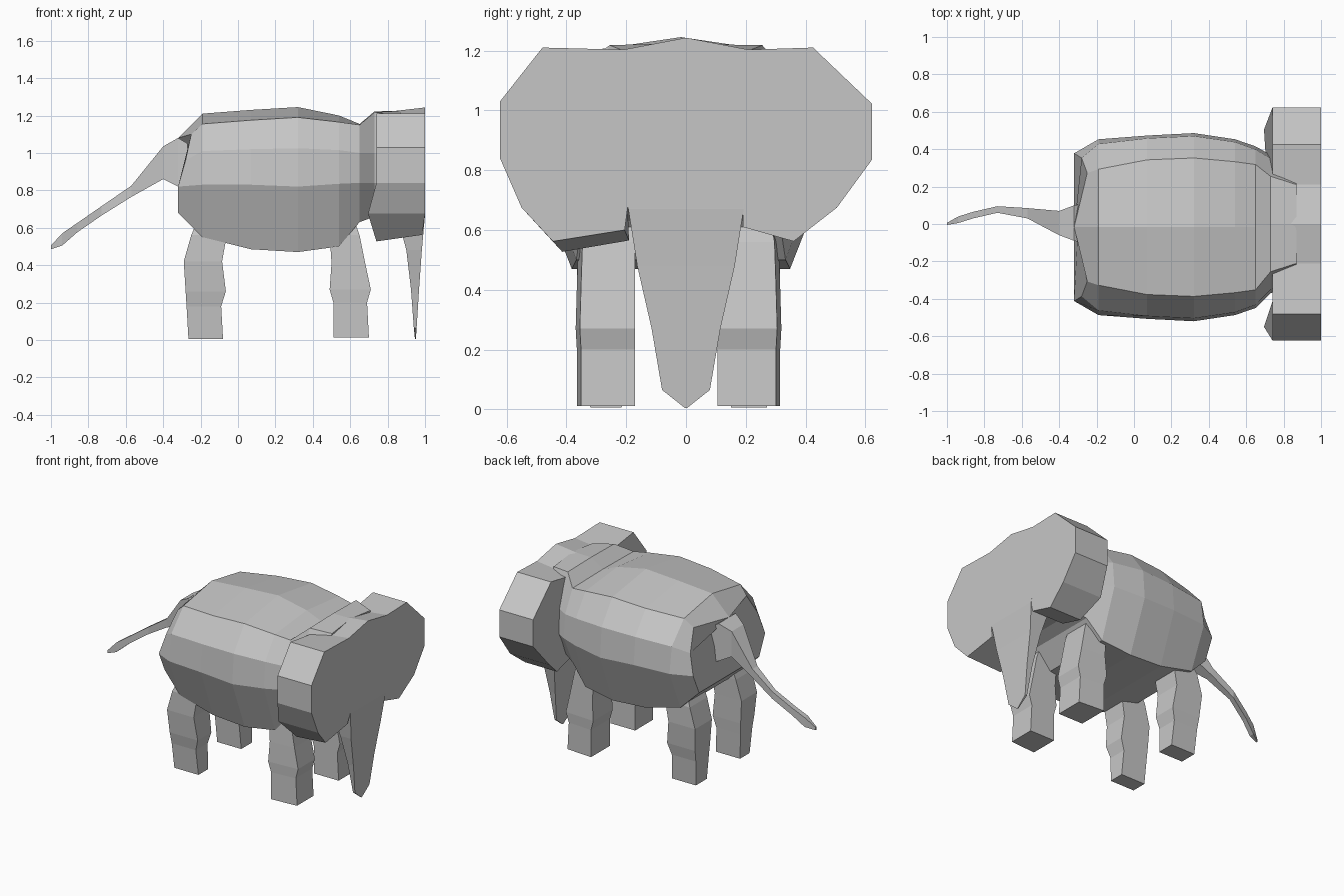
import bpy, bmesh

hide = bpy.data.materials.new("grey hide")
hide.diffuse_color = (0.57, 0.57, 0.57, 1)


def loft(name, rings):
    """Skin a list of equal-length point rings and close both ends."""
    bm = bmesh.new()
    vr = [[bm.verts.new(p) for p in r] for r in rings]
    n = len(vr[0])
    for a, b in zip(vr, vr[1:]):
        for i in range(n):
            j = (i + 1) % n
            bm.faces.new((a[i], a[j], b[j], b[i]))
    bm.faces.new(vr[0])
    bm.faces.new(vr[-1])
    bmesh.ops.recalc_face_normals(bm, faces=bm.faces)
    me = bpy.data.meshes.new(name)
    bm.to_mesh(me)
    bm.free()
    me.materials.append(hide)
    ob = bpy.data.objects.new(name, me)
    bpy.context.collection.objects.link(ob)
    return ob


# Barrel body: x, ridge z, shoulder (y, z), upper side (y, z),
# widest side (y, z), belly corner (y, z)
stations = [
    (-0.32, 1.08, 0.29, 1.10, 0.37, 0.96, 0.395, 0.82, 0.33, 0.68),
    (-0.19, 1.21, 0.31, 1.155, 0.445, 1.01, 0.47, 0.83, 0.35, 0.55),
    (0.07, 1.23, 0.36, 1.175, 0.475, 1.02, 0.49, 0.83, 0.36, 0.485),
    (0.32, 1.245, 0.37, 1.19, 0.487, 1.025, 0.503, 0.82, 0.365, 0.47),
    (0.54, 1.20, 0.35, 1.165, 0.455, 1.015, 0.47, 0.835, 0.35, 0.50),
    (0.65, 1.155, 0.335, 1.15, 0.415, 1.00, 0.432, 0.84, 0.33, 0.63),
    (0.73, 1.222, 0.255, 1.218, 0.35, 1.00, 0.37, 0.84, 0.28, 0.66),
    (0.87, 1.225, 0.21, 1.20, 0.30, 1.00, 0.32, 0.84, 0.25, 0.68),
]
rump_dx = [0, 0.07, 0.04, 0, 0]  # scooped rear rim
rings = []
for k, (x, top, *p) in enumerate(stations):
    half = [(p[i], p[i + 1]) for i in range(0, 8, 2)]
    yz = [(0, top)] + half + [(0, half[-1][1])] + [(-y, z) for y, z in half[::-1]]
    dx = rump_dx + [0] + rump_dx[:0:-1] if k == 0 else [0] * len(yz)
    off = -0.017 if x < 0.7 else 0
    rings.append([(x + d, y + off, z) for d, (y, z) in zip(dx, yz)])
loft("body", rings)

# Head with ears: face outline extruded back, lower ear lobes swept rearward
outline = [(0, 1.243), (0.21, 1.203), (0.425, 1.21), (0.622, 1.022), (0.622, 0.835),
           (0.505, 0.675), (0.36, 0.562), (0.19, 0.61), (0.19, 0.675),
           (-0.195, 0.675), (-0.205, 0.60), (-0.445, 0.562), (-0.55, 0.675),
           (-0.622, 0.84), (-0.622, 1.03), (-0.48, 1.21), (-0.21, 1.203)]
front, back = [], []
for y, z in outline:
    front.append((1.0 if z > 0.65 else 0.985, y, z))
    lobe = abs(y) > 0.4 and 0.65 < z < 0.7
    drop = 0.03 if abs(y) < 0.3 and z > 1.1 else 0.035 if y < 0 and z < 0.62 else 0
    back.append((0.695 if lobe else 0.74, y * (0.93 if y < 0 and z < 0.62 else 1), z - drop))
loft("head_and_ears", [back, front])

# Trunk: z, half width, front x, back x
trunk = [(0.70, 0.20, 1.0, 0.84), (0.67, 0.193, 1.0, 0.85), (0.48, 0.163, 0.983, 0.90),
         (0.27, 0.115, 0.968, 0.925), (0.065, 0.08, 0.955, 0.94), (0.005, 0.004, 0.951, 0.946)]
loft("trunk", [[(f, -w, z), (f, w, z), (b, w, z), (b, -w, z)] for z, w, f, b in trunk])

# Legs: z, rear x, front x, inward taper of the outer side, taper of the inner side
front_leg = [(0.70, 0.50, 0.60, 0.03, 0), (0.56, 0.49, 0.65, 0.005, 0), (0.41, 0.50, 0.68, 0, 0),
             (0.27, 0.49, 0.71, -0.004, 0), (0.20, 0.51, 0.69, 0, 0), (0.012, 0.51, 0.70, 0, 0)]
back_leg = [(0.68, -0.20, -0.08, 0.03, 0.02), (0.56, -0.25, -0.06, 0, 0.02),
            (0.42, -0.29, -0.085, 0, 0.025), (0.26, -0.28, -0.065, 0.015, 0.03),
            (0.18, -0.275, -0.09, 0.03, 0.035), (0.006, -0.265, -0.08, 0.045, 0.045)]
sides = (("left", 0.105, 0.315), ("right", -0.17, -0.365))
for label, prof, skew in (("front_leg", front_leg, 0.014), ("back_leg", back_leg, 0)):
    for side, inner, outer in sides:
        s = 1 if outer > 0 else -1
        loft(f"{label}_{side}", [
            [(a, inner + s * ti, z), (b, inner + s * ti, z),
             (b, outer - s * (to + skew), z), (a, outer - s * to, z)]
            for z, a, b, to, ti in prof])

# Tail: x, low y, high y, low z, high z
tail = [(-0.27, -0.10, 0.11, 0.80, 1.05), (-0.32, -0.09, 0.10, 0.82, 1.08),
        (-0.40, -0.06, 0.07, 0.86, 1.035), (-0.57, 0.03, 0.085, 0.765, 0.825),
        (-0.73, 0.06, 0.095, 0.665, 0.715), (-0.86, 0.03, 0.065, 0.575, 0.625),
        (-0.94, 0.005, 0.04, 0.505, 0.57), (-1.0, -0.005, 0.006, 0.485, 0.505)]
loft("tail", [[(x, a, c), (x, b, c), (x, b, d), (x, a, d)] for x, a, b, c, d in tail])
